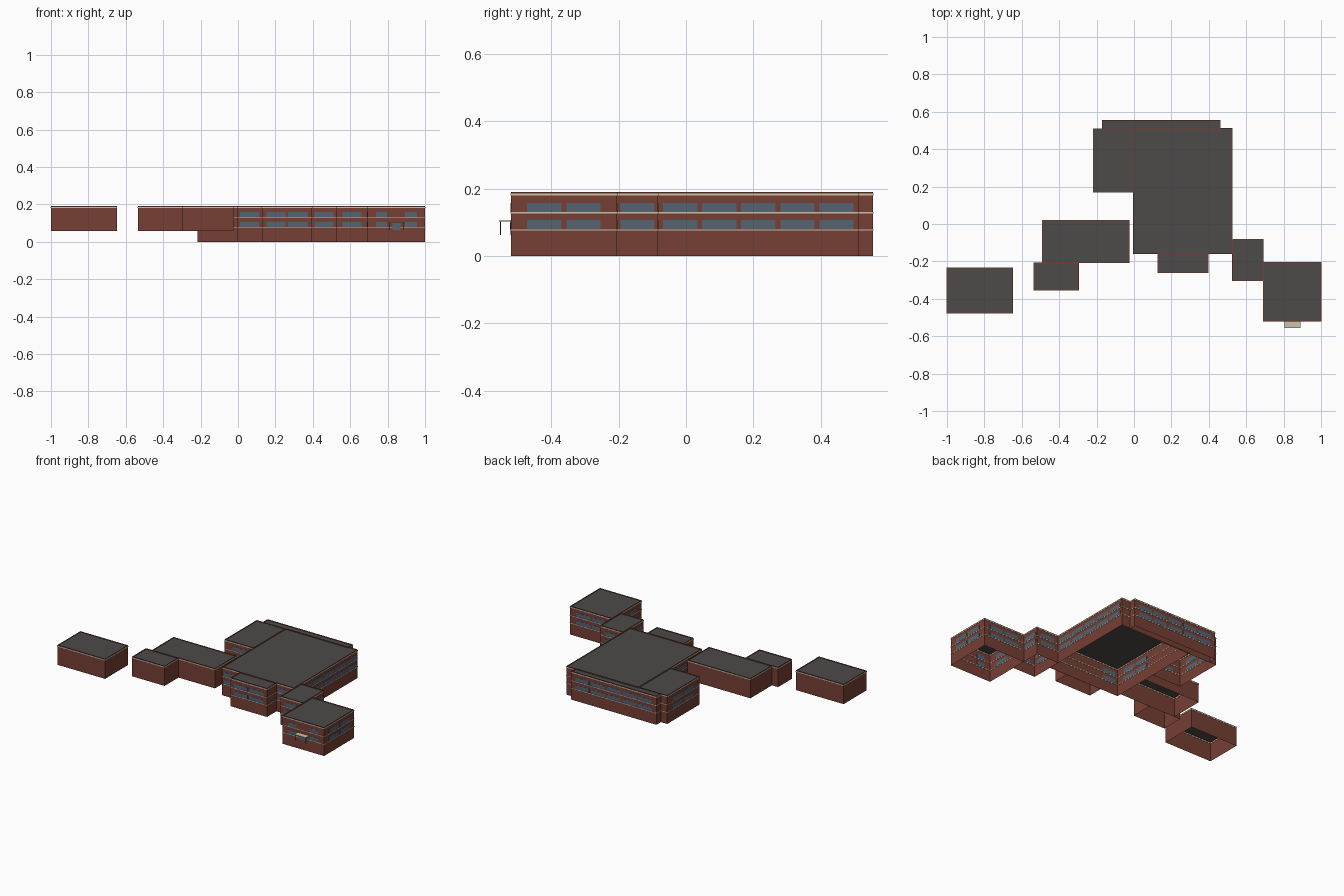
import bpy
import bmesh
from mathutils import Vector

if "Cube" in bpy.data.objects:
    bpy.data.objects.remove(bpy.data.objects["Cube"], do_unlink=True)


def material(name, rgb):
    m = bpy.data.materials.new(name)
    m.use_nodes = True
    m.diffuse_color = (*rgb, 1)
    m.node_tree.nodes["Principled BSDF"].inputs["Base Color"].default_value = (*rgb, 1)
    return m


BRICK = material("red_brick", (0.18, 0.05, 0.034))
ROOF = material("roof_grey", (0.075, 0.07, 0.067))
GLASS = material("window_blue", (0.09, 0.125, 0.17))
TRIM = material("cream_trim", (0.60, 0.54, 0.40))
METAL = material("dark_metal", (0.03, 0.03, 0.03))

TOP = 0.19
BASE = 0.058          # underside of the raised wings
RIM = 0.005           # parapet width
SILLS = (0.080, 0.131)
WIN_H = 0.027
WIN_W = 0.102
PITCH = 0.116


def add_box(bm, lo, hi):
    """Add an axis-aligned box between two corners."""
    lo, hi = Vector(lo), Vector(hi)
    verts = bmesh.ops.create_cube(bm, size=1)["verts"]
    for v in verts:
        v.co = (lo + hi) / 2 + v.co * (hi - lo)
    return verts


def finish(bm, name, *mats):
    mesh = bpy.data.meshes.new(name)
    bm.to_mesh(mesh)
    bm.free()
    for m in mats:
        mesh.materials.append(m)
    obj = bpy.data.objects.new(name, mesh)
    bpy.context.collection.objects.link(obj)
    return obj


def block(name, x0, x1, y0, y1, z0):
    """Open-bottomed brick shell with a parapet and a sunken flat roof."""
    bm = bmesh.new()
    add_box(bm, (x0, y0, z0), (x1, y1, TOP))
    bm.normal_update()
    bottom = [f for f in bm.faces if f.normal.z < -0.5]
    bmesh.ops.delete(bm, geom=bottom, context="FACES")
    roof = next(f for f in bm.faces if f.normal.z > 0.5)
    bmesh.ops.inset_individual(bm, faces=[roof], thickness=RIM)
    rim = bmesh.ops.extrude_discrete_faces(bm, faces=[roof])["faces"][0]
    bmesh.ops.translate(bm, verts=rim.verts, vec=(0, 0, -0.004))
    rim.material_index = 1
    finish(bm, name + "_walls", BRICK, ROOF)

    # Cream bands around the walls
    bm = bmesh.new()
    bands = [(0.180, 0.186)]
    if z0 == 0:
        bands += [(s - 0.005, s - 0.001) for s in SILLS]
    t = 0.0015
    for a, b in bands:
        for y in (y0, y1):
            add_box(bm, (x0 - t, y - t, a), (x1 + t, y + t, b))
        for x in (x0, x1):
            add_box(bm, (x - t, y0 + t, a), (x + t, y1 - t, b))
    finish(bm, name + "_bands", TRIM)


def pane(bm, axis, pos, a, b, z0, z1):
    """Thin glass plate on a wall at x = pos or y = pos."""
    t = 0.001
    if axis == "x":
        add_box(bm, (pos - t, a, z0), (pos + t, b, z1))
    else:
        add_box(bm, (a, pos - t, z0), (b, pos + t, z1))


# Building blocks: name, x range, y range, base height
blocks = [
    ("main_hall", -0.005, 0.525, -0.16, 0.513, 0),
    ("back_range", -0.17, 0.46, 0.505, 0.555, 0),
    ("back_wing", -0.217, -0.005, 0.17, 0.508, 0),
    ("front_bay", 0.127, 0.396, -0.26, -0.16, 0),
    ("link_wing", 0.525, 0.692, -0.302, -0.083, 0),
    ("entrance_wing", 0.692, 1.0, -0.52, -0.205, 0),
    ("raised_wing", -0.49, -0.025, -0.207, 0.02, BASE),
    ("raised_annex", -0.535, -0.295, -0.353, -0.207, BASE),
    ("detached_wing", -1.0, -0.648, -0.477, -0.235, BASE),
]
for b in blocks:
    block(*b)

# Window rows: wall axis, wall position, start, end
rows = [
    ("y", -0.16, -0.005, 0.127), ("y", -0.26, 0.127, 0.396),
    ("y", -0.16, 0.396, 0.525), ("y", -0.302, 0.525, 0.692),
    ("x", 1.0, -0.52, -0.205), ("x", 0.692, -0.205, -0.083),
    ("x", 0.525, -0.083, 0.513), ("y", 0.555, -0.17, 0.46),
    ("x", -0.217, 0.17, 0.508), ("y", 0.17, -0.217, -0.005),
    ("x", -0.005, -0.16, 0.17), ("y", -0.083, 0.525, 0.692),
    ("x", 0.525, -0.302, -0.16), ("y", -0.205, 0.692, 1.0),
    ("x", 0.692, -0.52, -0.302),
]
bm = bmesh.new()
for axis, pos, a, b in rows:
    count = int((b - a) / PITCH)
    for i in range(count):
        mid = (a + b) / 2 + (i - (count - 1) / 2) * PITCH
        for s in SILLS:
            pane(bm, axis, pos, mid - WIN_W / 2, mid + WIN_W / 2, s, s + WIN_H)

# Narrow windows either side of the entrance
for a, b in ((0.738, 0.797), (0.893, 0.957)):
    for s in SILLS:
        pane(bm, "y", -0.52, a, b, s, s + WIN_H)
finish(bm, "windows", GLASS)

# Entrance door, canopy and posts
bm = bmesh.new()
pane(bm, "y", -0.5215, 0.825, 0.87, 0.062, 0.1)
finish(bm, "entrance_door", GLASS)

bm = bmesh.new()
add_box(bm, (0.805, -0.555, 0.102), (0.89, -0.52, 0.106))
finish(bm, "entrance_canopy", TRIM)

bm = bmesh.new()
for x in (0.809, 0.886):
    add_box(bm, (x - 0.0015, -0.552, 0.062), (x + 0.0015, -0.549, 0.102))
finish(bm, "canopy_posts", METAL)
